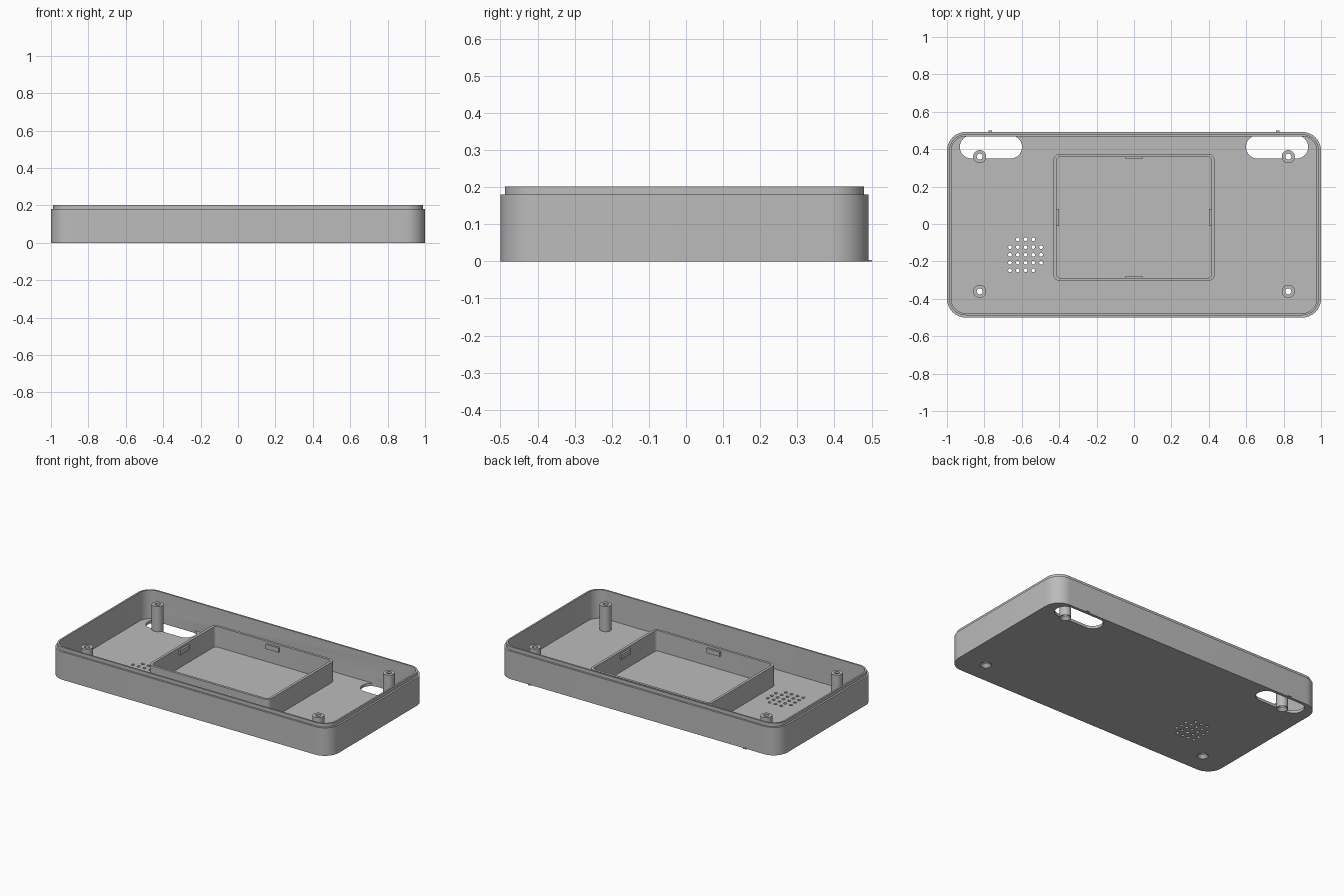
import bpy, bmesh
from math import sin, cos, pi, tau

if "Cube" in bpy.data.objects:
    bpy.data.objects.remove(bpy.data.objects["Cube"], do_unlink=True)

grey = bpy.data.materials.new("matte grey")
grey.use_nodes = True
grey.diffuse_color = (0.5, 0.5, 0.5, 1)
grey.node_tree.nodes["Principled BSDF"].inputs["Base Color"].default_value = (0.5, 0.5, 0.5, 1)

CY = -0.004              # body centre in y
FLOOR, RIM = 0.018, 0.202


def rounded(cx, cy, hx, hy, r, n=10):
    """Outline of a rounded rectangle, anticlockwise."""
    pts = []
    for k, (sx, sy) in enumerate([(1, 1), (-1, 1), (-1, -1), (1, -1)]):
        for i in range(n + 1):
            a = (k + i / n) * pi / 2
            pts.append((cx + sx * (hx - r) + r * cos(a), cy + sy * (hy - r) + r * sin(a)))
    return pts


def circle(cx, cy, r, n=32):
    return [(cx + r * cos(tau * i / n), cy + r * sin(tau * i / n)) for i in range(n)]


def stack(bm, levels, closed=False):
    """Join outlines at given heights; close as a ring or cap both ends."""
    rings = [[bm.verts.new((x, y, z)) for x, y in outline] for outline, z in levels]
    pairs = list(zip(rings, rings[1:]))
    if closed:
        pairs.append((rings[-1], rings[0]))
    else:
        bm.faces.new(rings[0][::-1])
        bm.faces.new(rings[-1])
    for a, b in pairs:
        for i in range(len(a)):
            j = (i + 1) % len(a)
            bm.faces.new((a[i], a[j], b[j], b[i]))


def finish(name, bm):
    bmesh.ops.recalc_face_normals(bm, faces=bm.faces)
    mesh = bpy.data.meshes.new(name)
    bm.to_mesh(mesh)
    bm.free()
    mesh.materials.append(grey)
    ob = bpy.data.objects.new(name, mesh)
    bpy.context.collection.objects.link(ob)
    return ob


def select(ob):
    bpy.ops.object.select_all(action='DESELECT')
    ob.select_set(True)
    bpy.context.view_layer.objects.active = ob


def smooth(ob):
    select(ob)
    bpy.ops.object.shade_smooth_by_angle(angle=pi / 6)


def cut(ob, cutter):
    cutter.hide_render = True
    mod = ob.modifiers.new("cut", 'BOOLEAN')
    mod.operation, mod.solver, mod.object = 'DIFFERENCE', 'EXACT', cutter
    select(ob)
    bpy.ops.object.modifier_apply(modifier=mod.name)
    bpy.data.objects.remove(cutter, do_unlink=True)


def shell(inset):
    return rounded(0, CY, 1 - inset, 0.496 - inset, 0.1 - inset)


# Tray with a stepped rim
bm = bmesh.new()
stack(bm, [(shell(0), 0), (shell(0), 0.18), (shell(0.012), 0.18),
           (shell(0.012), RIM), (shell(0.023), RIM), (shell(0.023), FLOOR)])
tray = finish("tray", bm)

# Rounded slots at the back
bm = bmesh.new()
for side in (-1, 1):
    slot = rounded(side * 0.765, 0.412, 0.166, 0.062, 0.0615)
    stack(bm, [(slot, -0.1), (slot, 0.06)])
cut(tray, finish("slot_cutter", bm))

# Seats for the screw posts, and the speaker grille
posts = [(x, y) for x in (-0.825, 0.825) for y in (-0.36, 0.36)]
bm = bmesh.new()
for x, y in posts:
    seat = circle(x, y, 0.034)
    stack(bm, [(seat, -0.1), (seat, 0.06)])
for col in range(5):
    for row in range(5):
        if (col, row) in [(0, 4), (4, 4), (4, 0)]:
            continue
        hole = circle(-0.663 + 0.0415 * col, -0.248 + 0.0415 * row, 0.01, 16)
        stack(bm, [(hole, -0.1), (hole, 0.06)])
cut(tray, finish("hole_cutter", bm))
smooth(tray)

# Hollow screw posts, countersunk from below
for i, (x, y) in enumerate(posts):
    bm = bmesh.new()
    stack(bm, [(circle(x, y, r), z) for r, z in
               [(0.035, 0), (0.035, 0.18), (0.016, 0.18), (0.016, 0.02), (0.033, 0)]], closed=True)
    smooth(finish(f"screw_post_{i + 1}", bm))

# Display frame standing on the floor
FY, FX, FH = 0.035, 0.431, 0.15
outer = rounded(0, FY, FX, 0.34, 0.035)
inner = rounded(0, FY, FX - 0.017, 0.324, 0.02)
bm = bmesh.new()
stack(bm, [(outer, FLOOR - 0.004), (outer, FH), (inner, FH), (inner, FLOOR - 0.004)], closed=True)
smooth(finish("display_frame", bm))


def box(name, cx, cy, hx, hy, z0, z1):
    bm = bmesh.new()
    base = [(cx + hx, cy + hy), (cx - hx, cy + hy), (cx - hx, cy - hy), (cx + hx, cy - hy)]
    stack(bm, [(base, z0), (base, z1)])
    return finish(name, bm)


# Snap tabs inside the frame and small nubs on the back edge
for side, label in ((-1, "right"), (1, "left")):
    box(f"{label}_snap_tab", side * 0.41, FY, 0.008, 0.046, 0.105, 0.135)
    box(f"{'back' if side > 0 else 'front'}_snap_tab", 0, FY + side * 0.32, 0.046, 0.008, 0.105, 0.135)
    box(f"{label}_edge_nub", side * 0.768, 0.495, 0.01, 0.006, 0, 0.004)
